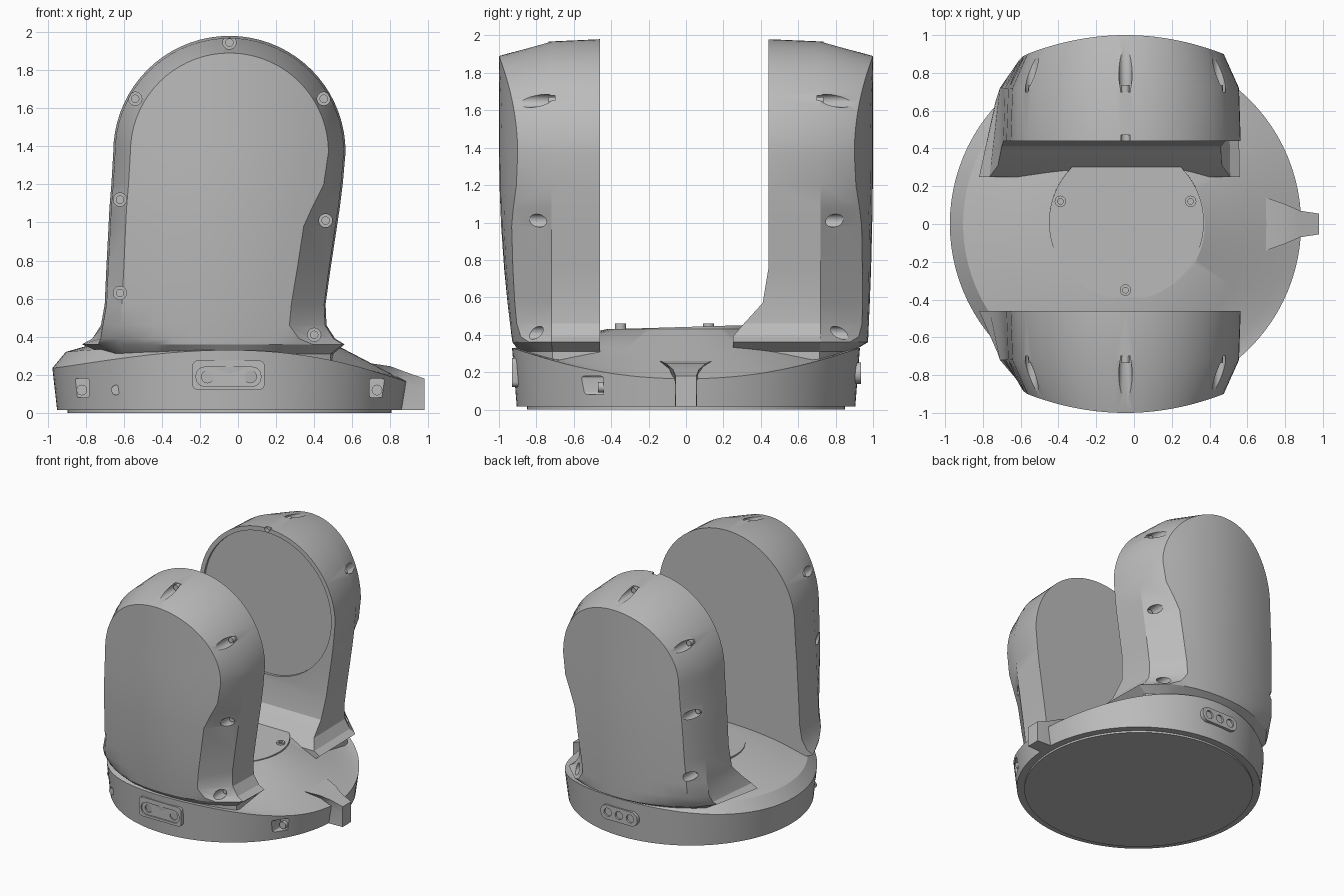
import bpy, bmesh, math
from mathutils import Matrix, Vector

if "Cube" in bpy.data.objects:
    bpy.data.objects.remove(bpy.data.objects["Cube"], do_unlink=True)

CX = -0.045          # axis of the round base
TOP = 1.37           # height of the arm pivot

grey = bpy.data.materials.new("warm_grey_plastic")
grey.use_nodes = True
grey.diffuse_color = (0.5, 0.5, 0.5, 1)
grey.node_tree.nodes["Principled BSDF"].inputs["Base Color"].default_value = (0.5, 0.5, 0.5, 1)


def finish(name, bm):
    bmesh.ops.recalc_face_normals(bm, faces=bm.faces[:])
    mesh = bpy.data.meshes.new(name)
    bm.to_mesh(mesh)
    bm.free()
    mesh.materials.append(grey)
    ob = bpy.data.objects.new(name, mesh)
    bpy.context.collection.objects.link(ob)
    return ob


def cylinder(name, loc, r, depth, axis="Z", tilt=0.0):
    bm = bmesh.new()
    turn = math.pi / 2 if axis == "Y" else tilt
    m = Matrix.Translation(loc) @ Matrix.Rotation(turn, 4, "X")
    bmesh.ops.create_cone(bm, cap_ends=True, segments=64 if r > 0.2 else 20,
                          radius1=r, radius2=r, depth=depth, matrix=m)
    return finish(name, bm)


def plate(name, loc, size, r):
    """Box with its edges along y rounded."""
    bm = bmesh.new()
    m = Matrix.Translation(loc) @ Matrix.Diagonal(Vector(size).to_4d())
    bmesh.ops.create_cube(bm, size=1, matrix=m)
    edges = [e for e in bm.edges
             if abs(e.verts[0].co.y - e.verts[1].co.y) > size[1] * 0.9]
    bmesh.ops.bevel(bm, geom=edges, offset=r, segments=6, profile=0.5, affect="EDGES")
    return finish(name, bm)


def cut(ob, cutters):
    """Subtract the cutters for good and discard them."""
    bpy.context.view_layer.objects.active = ob
    for c in cutters:
        c.hide_render = True
        mod = ob.modifiers.new("cut", "BOOLEAN")
        mod.operation, mod.solver, mod.object = "DIFFERENCE", "EXACT", c
        bpy.ops.object.modifier_apply(modifier=mod.name)
        bpy.data.objects.remove(c, do_unlink=True)


# Round base: rings of radius and a height that varies around the axis
def base():
    def rim(a):
        low = 0.2 - 0.035 * math.cos(a)
        return low + (0.33 - low) * abs(math.sin(a)) ** 2.2

    rings = [
        (0.85, lambda a: 0.0), (0.85, lambda a: 0.015), (0.905, lambda a: 0.015),
        (0.93, rim),
        (0.86, lambda a: 0.26 - 0.06 * math.cos(a) + 0.07 * math.sin(a) ** 2),
        (0.65, lambda a: 0.345 - 0.035 * math.cos(a) + 0.04 * math.sin(a) ** 2),
        (0.42, lambda a: 0.43),
    ]
    n = 96
    bm = bmesh.new()
    loops = []
    for r, height in rings:
        angles = [2 * math.pi * i / n for i in range(n)]
        loops.append([bm.verts.new((CX + r * math.cos(a), r * math.sin(a), height(a)))
                      for a in angles])
    for lo, hi in zip(loops, loops[1:]):
        for i in range(n):
            j = (i + 1) % n
            bm.faces.new((lo[i], lo[j], hi[j], hi[i]))
    bm.faces.new(loops[0])
    bm.faces.new(loops[-1])
    return finish("round_base", bm)


body = base()
pockets = [plate("pocket_cutter", (CX + sx * 0.775, -0.58, 0.13), (0.08, 0.28, 0.1), 0.015)
           for sx in (-1, 1)]
cut(body, pockets)
for sx, side in ((-1, "right"), (1, "left")):
    cylinder(f"base_screw_{side}", (CX + sx * 0.775, -0.44, 0.12), 0.028, 0.06, "Y")
cylinder("base_small_screw", (-0.64, -0.68, 0.12), 0.026, 0.05, "Y")

# Arms: each row is height, outer edge right/left, front face edge right/left
ROWS = [
    (0.10, 0.50, -0.70, 0.45, -0.65), (0.31, 0.50, -0.70, 0.45, -0.66),
    (0.36, 0.56, -0.82, 0.40, -0.66), (0.39, 0.51, -0.765, 0.32, -0.63),
    (0.46, 0.465, -0.72, 0.27, -0.615), (0.57, 0.46, -0.70, 0.28, -0.61),
    (0.75, 0.485, -0.692, 0.31, -0.60), (0.98, 0.52, -0.68, 0.345, -0.59),
    (1.08, 0.535, -0.675, 0.39, -0.585), (1.2, 0.55, -0.665, 0.45, -0.575),
]
FILLET = {0.10: 0.25, 0.31: 0.25, 0.36: 0.25, 0.39: 0.25, 0.46: 0.31, 0.57: 0.41}
COLS, ARC = 10, 18


def arm(name, s):
    def face_y(x, z):
        drop = 0.08 if s < 0 else 0.03
        return 1 - 0.37 * (x - CX) ** 2 - drop * (max(0, 1.4 - z) / 1.1) ** 2

    def point(x, y, z, cover=False):
        limit = 0.89 if z < 0.35 else 0.93 + (z - 0.33) * 0.55
        if cover and s > 0 and z > 0.35:
            limit += 0.03
        k = min(1, limit / math.hypot(x - CX, y))
        return (CX + (x - CX) * k, s * y * k, z)

    def section(ar, al, br, bl, za, zb, inner):
        mid = lambda x: CX + (x - CX) * 0.985
        zm = za - 0.012 * max(0, za - TOP) / 0.61
        pts = [point(al, inner, za), point(mid(al), 0.72, zm)]
        for c in range(COLS + 1):
            x = bl + (br - bl) * c / COLS
            pts.append(point(x, face_y(x, zb), zb, True))
        return pts + [point(mid(ar), 0.72, zm), point(ar, inner, za)]

    wall = 0.46 if s < 0 else 0.44
    rows = [section(ar, al, br, bl, z, z, FILLET.get(z, wall) if s > 0 else wall)
            for z, ar, al, br, bl in ROWS]
    for i in range(ARC + 1):
        a = math.pi / 2 * i / ARC
        c, h = math.cos(a), math.sin(a)
        rows.append(section(CX + 0.61 * c, CX - 0.61 * c, CX + 0.52 * c, CX - 0.52 * c,
                            TOP + 0.61 * h, TOP + 0.52 * h, wall))
    bm = bmesh.new()
    grid = [[bm.verts.new(p) for p in row] for row in rows]
    n = len(grid[0])
    for lo, hi in zip(grid, grid[1:]):
        for i in range(n):
            j = (i + 1) % n
            bm.faces.new((lo[i], lo[j], hi[j], hi[i]))
    bm.faces.new(grid[0])
    bmesh.ops.remove_doubles(bm, verts=bm.verts[:], dist=0.0005)
    return finish(name, bm)


SCREWS = [(CX, 1.945), (-0.54, 1.65), (0.45, 1.65), (-0.62, 1.12),
          (0.46, 1.01), (-0.62, 0.63), (0.40, 0.41)]
for s, side in ((-1, "front"), (1, "back")):
    tower = arm(f"{side}_arm", s)
    cutters = [cylinder("screw_cutter", (x, s * 0.9, z), 0.035, 0.4, "Y") for x, z in SCREWS]
    if s > 0:
        # Round recess and small notch on the inner wall
        cutters.append(cylinder("recess_cutter", (CX, 0.41, TOP), 0.575, 0.1, "Y"))
        cutters.append(cylinder("notch_cutter", (CX, 0.44, 1.975), 0.025, 0.06, "Y"))
    cut(tower, cutters)
    for i, (x, z) in enumerate(SCREWS):
        cylinder(f"{side}_arm_screw_{i + 1}", (x, s * 0.71, z), 0.022, 0.05, "Y")

# Pointed lug on the side of the base
bm = bmesh.new()
loops = []
for x, w, top in ((0.70, 0.14, 0.26), (0.80, 0.105, 0.245), (0.88, 0.07, 0.215), (0.98, 0.055, 0.18)):
    low = min(w, 0.06)
    loops.append([bm.verts.new(p) for p in
                  ((x, -low, 0.015), (x, low, 0.015), (x, low, top - 0.06),
                   (x, w, top), (x, -w, top), (x, -low, top - 0.06))])
for lo, hi in zip(loops, loops[1:]):
    for i in range(6):
        j = (i + 1) % 6
        bm.faces.new((lo[i], lo[j], hi[j], hi[i]))
bm.faces.new(loops[0])
bm.faces.new(loops[-1])
finish("side_lug", bm)

# Turntable disc with its bolts
cylinder("turntable_disc", (-0.04, 0.01, 0.417), 0.41, 0.05, tilt=0.03)
for i, (x, y) in enumerate(((CX, -0.35), (0.3, 0.12), (-0.39, 0.12))):
    bolt = cylinder(f"turntable_bolt_{i + 1}", (x, y, 0.44), 0.03, 0.04)
    cut(bolt, [cylinder("socket_cutter", (x, y, 0.46), 0.015, 0.03)])

# Connector plates on the front and back of the base
front = plate("front_connector", (-0.05, -0.87, 0.198), (0.38, 0.12, 0.155), 0.03)
cut(front, [plate("connector_cutter", (-0.05, -0.93, 0.19), (0.34, 0.02, 0.1), 0.045)]
    + [cylinder("hole_cutter", (x, -0.93, 0.19), 0.032, 0.06, "Y") for x in (-0.16, 0.065)])
back = plate("back_connector", (-0.05, 0.87, 0.195), (0.33, 0.13, 0.115), 0.055)
cut(back, [cylinder("hole_cutter", (-0.05 + dx, 0.94, 0.195), 0.033, 0.04, "Y")
           for dx in (-0.1, 0, 0.1)])

# Smooth the curved surfaces and keep the creases sharp
bpy.ops.object.select_all(action="DESELECT")
for ob in bpy.context.collection.objects:
    if ob.type == "MESH" and grey.name in ob.data.materials:
        ob.select_set(True)
        bpy.context.view_layer.objects.active = ob
bpy.ops.object.shade_smooth_by_angle(angle=math.radians(25))
